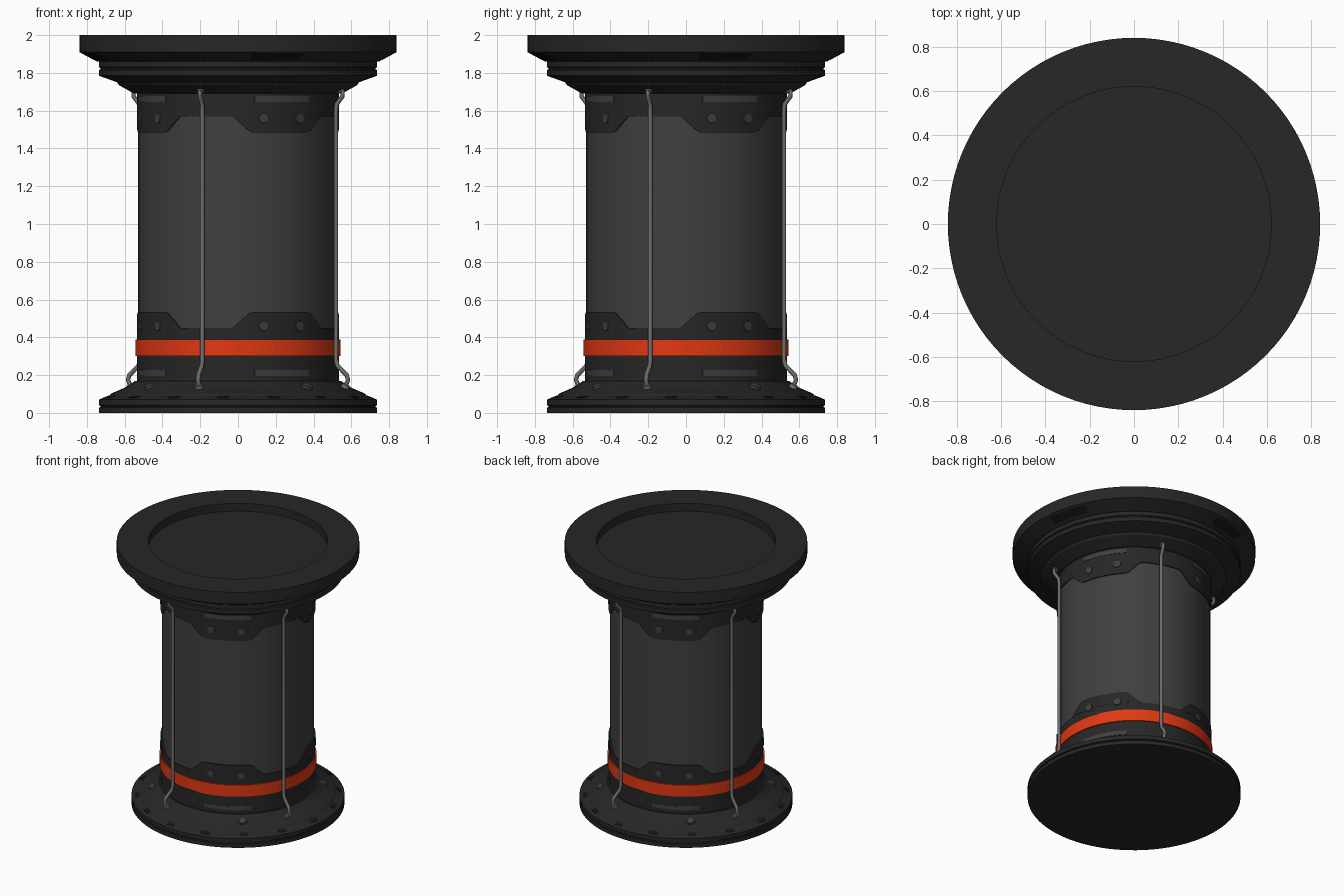
import bpy, bmesh
from math import radians, sin, cos, hypot
from mathutils import Vector, Matrix

if "Cube" in bpy.data.objects:
    bpy.data.objects.remove(bpy.data.objects["Cube"])


def material(name, col):
    m = bpy.data.materials.new(name)
    m.diffuse_color = (*col, 1)
    m.use_nodes = True
    m.node_tree.nodes["Principled BSDF"].inputs["Base Color"].default_value = m.diffuse_color
    return m


BLACK = material("black", (0.008, 0.008, 0.008))
DARK = material("dark_grey", (0.02, 0.02, 0.02))
BODY = material("body_grey", (0.05, 0.05, 0.05))
METAL = material("rod_metal", (0.15, 0.15, 0.15))
ORANGE = material("orange", (0.75, 0.04, 0.006))


def finish(name, bm, mat, angle=25):
    bmesh.ops.recalc_face_normals(bm, faces=bm.faces)
    me = bpy.data.meshes.new(name)
    bm.to_mesh(me)
    bm.free()
    me.materials.append(mat)
    ob = bpy.data.objects.new(name, me)
    bpy.context.collection.objects.link(ob)
    bpy.ops.object.select_all(action='DESELECT')
    ob.select_set(True)
    bpy.context.view_layer.objects.active = ob
    bpy.ops.object.shade_smooth_by_angle(angle=radians(angle))
    return ob


def polar(r, deg, z):
    return Vector((r * cos(radians(deg)), r * sin(radians(deg)), z))


def lathe(name, profile, mat, closed=False, seg=96):
    """Revolve an (r, z) profile around z; open profiles start and end on the axis."""
    bm = bmesh.new()
    vs = [bm.verts.new((r, 0, z)) for r, z in profile]
    pairs = list(zip(vs, vs[1:])) + ([(vs[-1], vs[0])] if closed else [])
    edges = [bm.edges.new(p) for p in pairs]
    bmesh.ops.spin(bm, geom=vs + edges, cent=(0, 0, 0), axis=(0, 0, 1),
                   angle=radians(360), steps=seg, use_merge=False)
    bmesh.ops.remove_doubles(bm, verts=bm.verts, dist=1e-5)
    return finish(name, bm, mat, 12)


def arc_plate(name, stations, t, mat):
    """Curved plate lofted through (angle, (r, z) low, (r, z) high), raised by t."""
    bm = bmesh.new()
    rings = []
    for a, (r0, z0), (r1, z1) in stations:
        d = hypot(r1 - r0, z1 - z0)
        nr, nz = (z1 - z0) / d * t, -(r1 - r0) / d * t
        sec = [(r0 - nr, z0 - nz), (r1 - nr, z1 - nz), (r1 + nr, z1 + nz), (r0 + nr, z0 + nz)]
        rings.append([bm.verts.new(polar(r, a, z)) for r, z in sec])
    for p, q in zip(rings, rings[1:]):
        for i in range(4):
            j = (i + 1) % 4
            bm.faces.new((p[i], p[j], q[j], q[i]))
    bm.faces.new(rings[0])
    bm.faces.new(rings[-1])
    return finish(name, bm, mat)


def even_plate(name, centre, half, lo, hi, t, mat, n=8):
    return arc_plate(name, [(centre - half + 2 * half * i / n, lo, hi) for i in range(n + 1)], t, mat)


def bolt(name, r, ang, z, tilt, radius, depth, mat):
    """Disc whose axis points outward, tilted up by tilt degrees."""
    axis = polar(cos(radians(tilt)), ang, sin(radians(tilt)))
    bm = bmesh.new()
    mtx = Matrix.Translation(polar(r, ang, z)) @ axis.to_track_quat('Z', 'Y').to_matrix().to_4x4()
    bmesh.ops.create_cone(bm, cap_ends=True, segments=16, radius1=radius,
                          radius2=radius * 0.85, depth=depth, matrix=mtx)
    return finish(name, bm, mat, 40)


# base flange with grooved rim
lathe("base_flange", [(0, 0), (.737, 0), (.737, .028), (.728, .031), (.728, .037), (.737, .04),
                      (.737, .07), (.68, .092), (.67, .103), (.6, .133), (.57, .15),
                      (.548, .168), (0, .168)], DARK)

# top flange: stepped neck, grooved rim, wide dish with a recessed floor
lathe("top_flange", [(0, 1.69), (.55, 1.69), (.63, 1.735), (.64, 1.75), (.7, 1.772), (.737, 1.785),
                     (.737, 1.815), (.728, 1.819), (.728, 1.826), (.737, 1.83), (.737, 1.86),
                     (.745, 1.86), (.84, 1.91), (.84, 2), (.62, 2), (.62, 1.94), (0, 1.94)], DARK)

# drum body, collars and orange band
lathe("drum_body", [(0, .12), (.528, .12), (.528, 1.75), (0, 1.75)], BODY)
for nm, z0, z1, r, m in (("lower_collar", .15, .45, .535, DARK), ("upper_collar", 1.57, 1.7, .535, DARK),
                         ("orange_band", .3, .388, .543, ORANGE)):
    lathe(nm, [(.51, z0), (r, z0), (r, z1), (.51, z1)], m, closed=True)

for k in range(4):
    a = 296 + 90 * k
    for side, edge, tip, zb, zs in (("lower", .45, .535, .46, .21), ("upper", 1.57, 1.485, 1.56, 1.662)):
        # tapered collar tabs
        st = []
        for i in range(21):
            d = -28.9 + 57.8 * i / 20
            f = max(.02, min(1, (29 - abs(d)) / 10))
            z = edge + (tip - edge) * f
            st.append((a + d, (.53, min(edge, z)), (.53, max(edge, z))))
        arc_plate(f"{side}_tab_{k}", st, .006, DARK)
        # bolts and slot plates
        for s in (-11.4, 11.4):
            bolt(f"{side}_tab_bolt_{k}_{s > 0}", .534, a + s, zb, 0, .03, .012, BODY)
        even_plate(f"{side}_slot_{k}", a + 1, 17.5, (.534, zs - .016), (.534, zs + .016), .004, BODY)

    # base bolts and under-dish vents
    bolt(f"base_bolt_{k}", .595, 308 + 90 * k, .138, 63, .032, .022, BODY)
    even_plate(f"dish_vent_{k}", 15 + 90 * k, 10, (.765, 1.8705), (.82, 1.8995), .002, BLACK)

    # bent guard rods with rounded feet
    ra = 250 + 90 * k
    path = [(.575, 1.715), (.59, 1.70), (.588, 1.675), (.556, 1.635), (.552, 1.6), (.552, .28),
            (.56, .25), (.612, .2), (.62, .175), (.605, .14)]
    cu = bpy.data.curves.new(f"guard_rod_{k}", 'CURVE')
    cu.dimensions = '3D'
    cu.bevel_depth = .0125
    cu.bevel_resolution = 2
    cu.use_fill_caps = True
    sp = cu.splines.new('POLY')
    sp.points.add(len(path) - 1)
    for p, (r, z) in zip(sp.points, path):
        p.co = (*polar(r, ra, z), 1)
    cu.materials.append(METAL)
    bpy.context.collection.objects.link(bpy.data.objects.new(f"guard_rod_{k}", cu))
    for nm, r, z, tilt in (("top", .575, 1.71, -60), ("bottom", .605, .138, 63)):
        bolt(f"rod_{nm}_foot_{k}", r, ra, z, tilt, .024, .025, METAL)

# ring of small slots around the base slope
for k in range(16):
    even_plate(f"base_slot_{k}", 286 + 22.5 * k, 2.5, (.715, .0785), (.685, .0901), .002, BLACK, 2)
